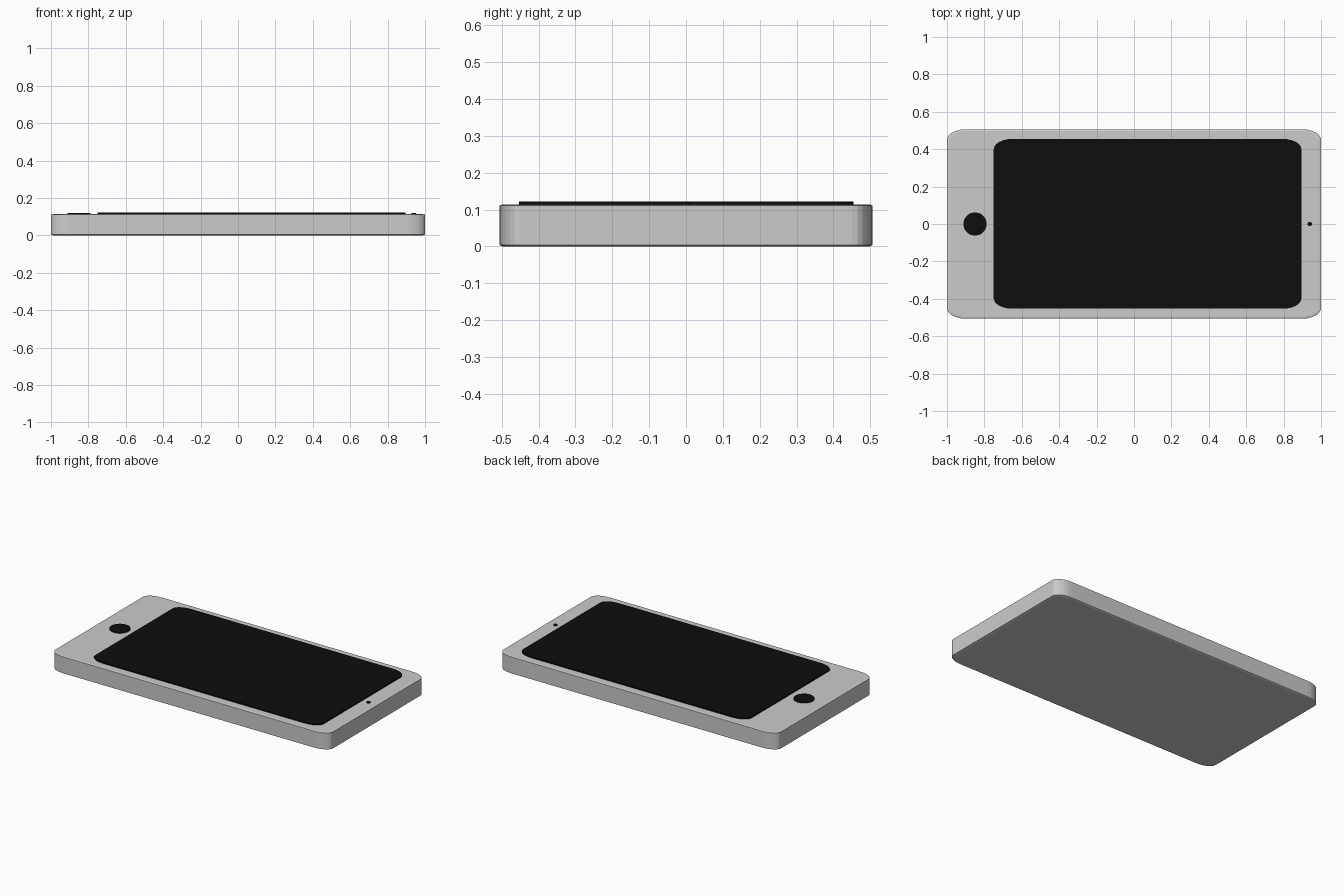
import bpy, bmesh, math

if "Cube" in bpy.data.objects:
    bpy.data.objects.remove(bpy.data.objects["Cube"])

black = bpy.data.materials.new("black_glass")
black.diffuse_color = (0.004, 0.004, 0.004, 1)
black.use_nodes = True
black.node_tree.nodes["Principled BSDF"].inputs["Base Color"].default_value = black.diffuse_color


def rounded_outline(x0, x1, y0, y1, rx, ry, seg):
    """Rectangle outline with elliptical corners, counter-clockwise."""
    centres = [(x1 - rx, y1 - ry), (x0 + rx, y1 - ry), (x0 + rx, y0 + ry), (x1 - rx, y0 + ry)]
    pts = []
    for q, (cx, cy) in enumerate(centres):
        for i in range(seg + 1):
            a = math.pi / 2 * (q + i / seg)
            pts.append((cx + rx * math.cos(a), cy + ry * math.sin(a)))
    return pts


def circle_outline(cx, cy, r, n=32):
    return [(cx + r * math.cos(2 * math.pi * i / n), cy + r * math.sin(2 * math.pi * i / n))
            for i in range(n)]


def slab(name, layers, mat=None):
    """Stack outlines given as (points, z) into a closed solid."""
    bm = bmesh.new()
    rings = [[bm.verts.new((x, y, z)) for x, y in pts] for pts, z in layers]
    for lo, hi in zip(rings, rings[1:]):
        n = len(lo)
        for i in range(n):
            j = (i + 1) % n
            bm.faces.new((lo[i], lo[j], hi[j], hi[i]))
    bm.faces.new(rings[0][::-1])
    bm.faces.new(rings[-1])
    me = bpy.data.meshes.new(name)
    bm.to_mesh(me)
    bm.free()
    ob = bpy.data.objects.new(name, me)
    bpy.context.collection.objects.link(ob)
    if mat:
        me.materials.append(mat)
    return ob


# Case: rounded slab with a fine chamfer along the top and bottom rims
edge = rounded_outline(-1, 1, -0.506, 0.506, 0.1, 0.055, 6)
rim = rounded_outline(-0.985, 0.985, -0.498, 0.498, 0.095, 0.052, 6)
slab("case", [(rim, 0), (edge, 0.004), (edge, 0.111), (rim, 0.114)])

# Screen panel
panel = rounded_outline(-0.75, 0.895, -0.453, 0.455, 0.1, 0.055, 6)
slab("screen", [(panel, 0.105), (panel, 0.122)], black)

# Round home button and front camera
for name, x, r in (("home_button", -0.85, 0.062), ("front_camera", 0.94, 0.012)):
    ring = circle_outline(x, 0, r)
    slab(name, [(ring, 0.105), (ring, 0.119)], black)
